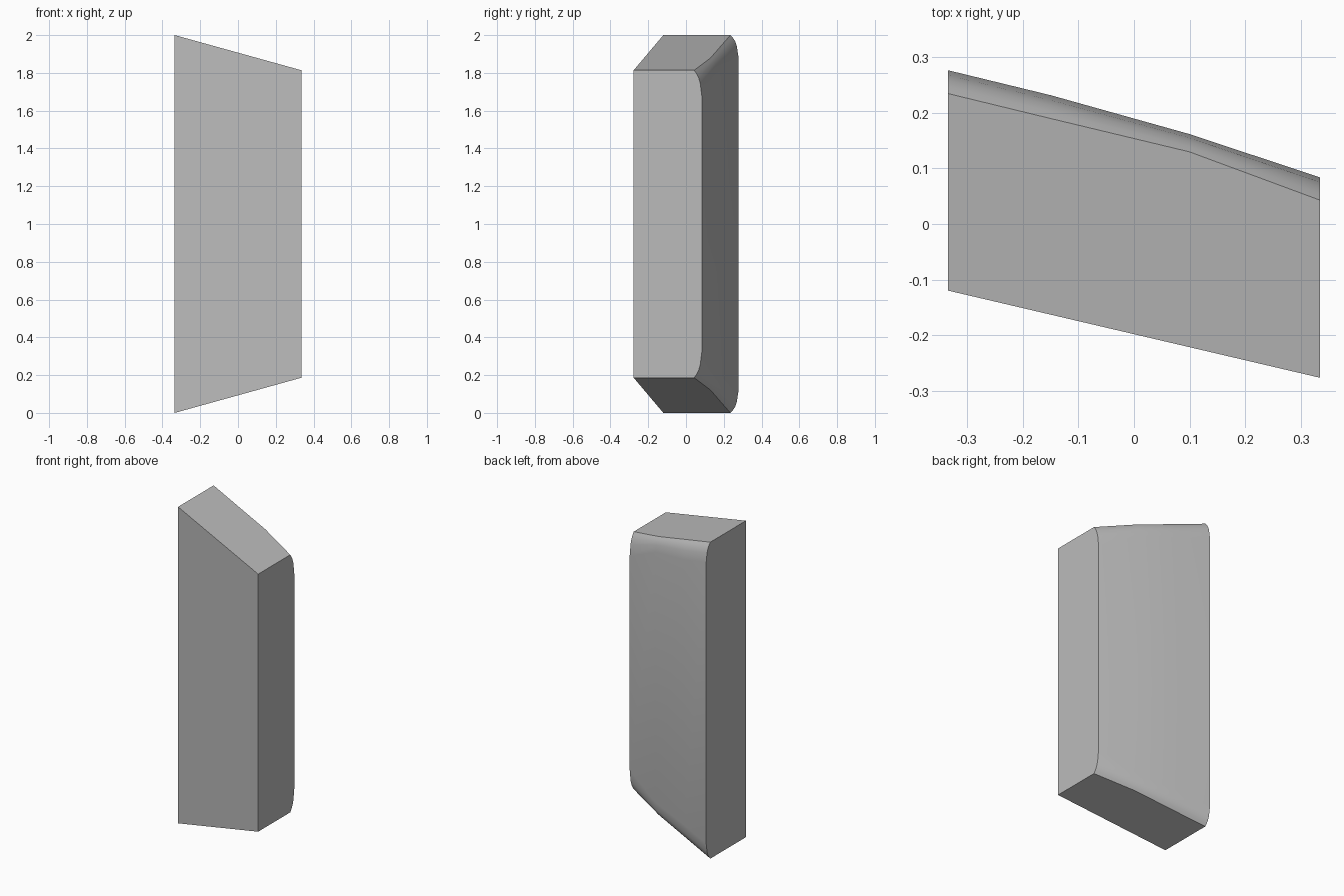
import bpy
import bmesh
import math

cube = bpy.data.objects.get("Cube")
if cube:
    bpy.data.objects.remove(cube)

# One plain grey for the whole block
grey = bpy.data.materials.new("light_grey")
grey.use_nodes = True
colour = (0.5, 0.5, 0.5, 1)
grey.diffuse_color = colour
grey.node_tree.nodes["Principled BSDF"].inputs["Base Color"].default_value = colour

HALF = 0.335
# Rounded rear shoulder: fraction of bulge outward, distance in from the edge
SHOULDER = [(0, 0), (0.29, 0.013), (0.57, 0.03), (0.79, 0.055), (1, 0.11)]
# Stations across the width: x, rear edge y, rearmost y, shoulder stretch
STATIONS = [(-HALF, 0.235, 0.277, 1.0), (-0.15, 0.19, 0.232, 1.0),
            (0.1, 0.13, 0.162, 0.8), (HALF, 0.043, 0.084, 1.25)]


def section(x, edge, rear, stretch):
    """Closed outline of the block at one x, symmetric about z = 1."""
    t = (x + HALF) / (2 * HALF)
    front = -0.12 - 0.157 * t
    half_height = 1 - 0.186 * t
    upper = [(edge + (rear - edge) * f, half_height - d * stretch)
             for f, d in SHOULDER]
    upper.insert(0, (front, half_height))
    lower = [(y, -z) for y, z in reversed(upper)]
    return [(x, y, 1 + z) for y, z in upper + lower]


# Loft the sections and cap both ends
bm = bmesh.new()
rings = [[bm.verts.new(p) for p in section(*s)] for s in STATIONS]
for a, b in zip(rings, rings[1:]):
    for i in range(len(a)):
        j = (i + 1) % len(a)
        bm.faces.new((a[i], a[j], b[j], b[i]))
bm.faces.new(rings[0])
bm.faces.new(rings[-1])
bmesh.ops.recalc_face_normals(bm, faces=bm.faces)

mesh = bpy.data.meshes.new("wedge_block")
bm.to_mesh(mesh)
bm.free()
mesh.materials.append(grey)
block = bpy.data.objects.new("wedge_block", mesh)
bpy.context.collection.objects.link(block)

# Soft rear shoulder, crisp outer edges
bpy.ops.object.select_all(action="DESELECT")
block.select_set(True)
bpy.context.view_layer.objects.active = block
bpy.ops.object.shade_smooth_by_angle(angle=math.radians(30))
